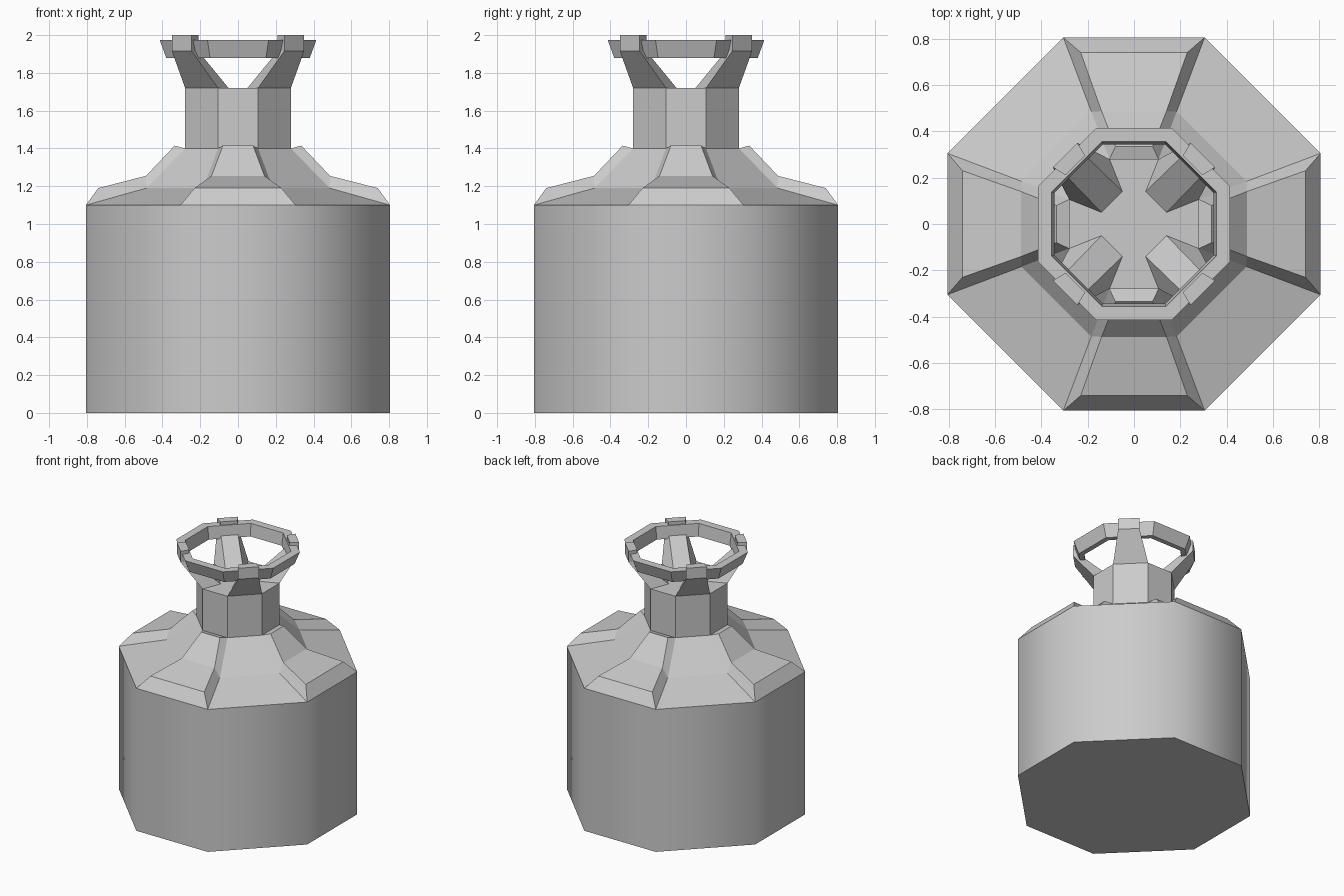
import bpy, bmesh
from math import pi
from mathutils import Matrix, Vector

if "Cube" in bpy.data.objects:
    bpy.data.objects.remove(bpy.data.objects["Cube"])


def octagon(a, z, ratio=0.379):
    """Eight corners of an octagon with flat sides at distance a."""
    pts = []
    for k in range(4):
        turn = Matrix.Rotation(k * pi / 2, 3, 'Z')
        pts += [turn @ Vector((a, s * a * ratio, z)) for s in (-1, 1)]
    return pts


def make_object(name, faces):
    """Mesh object from a list of faces, each a list of points."""
    bm = bmesh.new()
    for f in faces:
        bm.faces.new([bm.verts.new(p) for p in f])
    bmesh.ops.remove_doubles(bm, verts=bm.verts, dist=0.0005)
    bmesh.ops.recalc_face_normals(bm, faces=bm.faces)
    mesh = bpy.data.meshes.new(name)
    bm.to_mesh(mesh)
    bm.free()
    ob = bpy.data.objects.new(name, mesh)
    bpy.context.collection.objects.link(ob)
    return ob


def loft(rings, closed=False):
    """Quads between successive rings of points."""
    faces = []
    n = len(rings[0])
    pairs = list(zip(rings, rings[1:]))
    if closed:
        pairs.append((rings[-1], rings[0]))
    for lo, hi in pairs:
        for i in range(n):
            j = (i + 1) % n
            faces.append([lo[i], lo[j], hi[j], hi[i]])
    return faces


def four_turns(faces):
    return [[Matrix.Rotation(k * pi / 2, 3, 'Z') @ Vector(p) for p in f]
            for k in range(4) for f in faces]


# Tank body, smooth around the sides
low, high = octagon(0.805, 0), octagon(0.805, 1.1)
body = make_object("tank_body", loft([low, high]) + [low, high])
bpy.context.view_layer.objects.active = body
body.select_set(True)
bpy.ops.object.shade_smooth_by_angle(angle=pi * 50 / 180)
body.select_set(False)

# Sloped shoulder: four diagonal slopes between four raised panels
base = [(0.805, 0.305, 1.1), (0.485, 0.184, 1.19), (0.28, 0.106, 1.4)]
raised = [(0.805, 0.305, 1.1), (0.74, 0.23, 1.19), (0.487, 0.14, 1.255),
          (0.335, 0.08, 1.415), (0.28, 0.106, 1.4)]
faces = []
for p, q in zip(base, base[1:]):
    faces.append([p, q, (q[1], q[0], q[2]), (p[1], p[0], p[2])])
for p, q in zip(raised, raised[1:]):
    faces.append([p, q, (q[0], -q[1], q[2]), (p[0], -p[1], p[2])])
for s in (-1, 1):
    for f in ([base[0], raised[1], raised[2], base[1]],
              [base[1], raised[2], raised[3], base[2]]):
        faces.append([(x, s * y, z) for x, y, z in f])
make_object("shoulder", four_turns(faces))

# Neck
low, high = octagon(0.28, 1.4), octagon(0.28, 1.72)
make_object("neck", loft([low, high]) + [high])

# Four struts leaning outward, each ending in an upright block
def section(outer, inner, z):
    (a, b), (c, d) = outer, inner
    return [(a, b, z), (b, a, z), (d, c, z), (c, d, z)]


sections = [section((0.28, 0.106), (0.14, 0.05), 1.72),
            section((0.35, 0.245), (0.295, 0.21), 1.915),
            section((0.35, 0.245), (0.295, 0.21), 2.0)]
make_object("handle_struts",
            four_turns(loft(sections) + [sections[0], sections[-1]]))

# Handle ring with flared outer side
profile = [(0.38, 1.88), (0.415, 1.975), (0.355, 1.975), (0.343, 1.88)]
make_object("handle_ring",
            loft([octagon(a, z, 0.39) for a, z in profile], closed=True))
